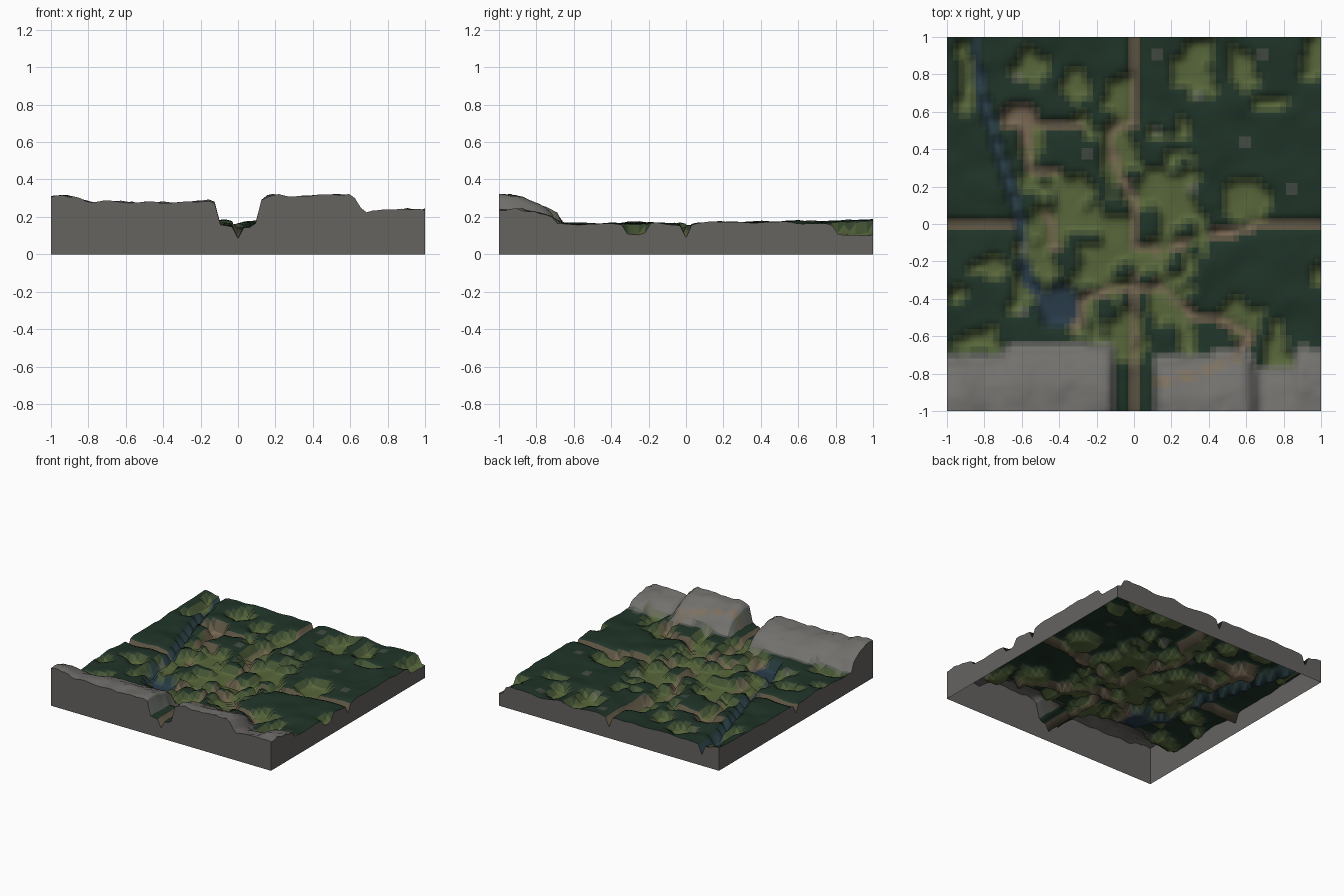
import bpy, bmesh, math
from mathutils import Vector, noise

if "Cube" in bpy.data.objects:
    bpy.data.objects.remove(bpy.data.objects["Cube"])

N = 64                      # terrain cells per side
STEP = 2 / N

COLORS = [Vector(c) for c in ((.17, .165, .155), (.014, .034, .021), (.098, .135, .043),
                              (.19, .135, .085), (.022, .045, .068), (.24, .17, .09))]
ROCK, FOREST, MEADOW, PATH, WATER, ORE = range(6)

# Clearings: centre x, y and radii
CLEARINGS = [(-.9, .74, .05, .17), (-.55, .85, .10, .08), (-.3, .76, .07, .08),
             (-.08, .68, .08, .14), (-.1, .38, .07, .17), (-.34, .17, .13, .09),
             (-.45, -.02, .1, .11), (-.56, .42, .07, .1), (.32, .82, .12, .14),
             (.58, .85, .08, .1), (.95, .86, .07, .1), (.74, .64, .07, .04),
             (.09, .17, .08, .07), (.15, -.12, .08, .12), (.2, -.42, .11, .12),
             (.27, -.6, .07, .07), (.56, -.5, .1, .11), (1, -.28, .05, .08),
             (.78, -.66, .06, .14), (-.84, -.63, .14, .06), (-.78, -.22, .1, .07),
             (-.62, -.38, .05, .11), (-.05, -.62, .1, .12), (-.16, -.32, .13, .09),
             (-.92, -.38, .05, .05), (.27, .5, .05, .06), (.2, .35, .04, .06),
             (1, 1, .03, .03)]
# Paths and river as polylines
PATHS = [[(0, 1), (0, .55), (-.13, .5), (-.1, .3), (0, .14), (0, -.12)],
         [(0, -.3), (0, -1)], [(-1, 0), (-.66, 0)], [(.62, 0), (1, 0)],
         [(.42, -.05), (.62, -.04), (.66, 0)], [(-.68, .54), (-.28, .54)],
         [(-.58, .54), (-.57, .3), (-.42, .27)], [(-.46, .06), (-.42, -.12)],
         [(-.3, -.55), (-.27, -.4), (-.1, -.34), (.14, -.33), (.3, -.48),
          (.5, -.52), (.62, -.6), (.56, -.68)],
         [(0, -.12), (.12, -.14)], [(.2, -.12), (.28, -.1)]]
RIVER = [(-.85, 1), (-.83, .76), (-.7, .32), (-.6, 0), (-.58, -.3), (-.45, -.42)]
ORE_VEIN = [(.1, -.86), (.34, -.8), (.58, -.7)]
BOULDERS = [(-.62, .78), (.14, .9), (.7, .9), (.13, .5), (.35, .68), (.83, .2),
            (.3, .2), (.59, .44), (-.25, .38), (-.6, -.12), (-.6, -.46)]
# Cliff tops along x, and cliff foot y along x
CREST = [(-1, .31), (-.95, .32), (-.8, .285), (-.5, .275), (-.22, .28), (-.13, .295),
         (-.095, .16), (.085, .13), (.125, .285), (.17, .32), (.35, .305), (.42, .315),
         (.61, .315), (.68, .22), (.75, .235), (1, .24)]
FOOT = [(-1, -.7), (-.72, -.7), (-.65, -.65), (-.13, -.64), (.08, -.71), (.38, -.69),
        (.6, -.68), (.67, -.78), (.85, -.78), (.88, -.65), (1, -.67)]

def lerp_table(table, x):
    for (a, va), (b, vb) in zip(table, table[1:]):
        if x <= b:
            return va + (vb - va) * max(0, x - a) / (b - a)
    return table[-1][1]

def line_dist(pts, x, y):
    p, best = Vector((x, y)), 9
    for a, b in zip(pts, pts[1:]):
        a, b = Vector(a), Vector(b)
        d = b - a
        t = min(1, max(0, (p - a).dot(d) / d.length_squared))
        best = min(best, (p - a - d * t).length)
    return best

def rough(x, y, scale, seed=0):
    return noise.noise(Vector((x * scale, y * scale, seed + .37)))

def kind(x, y):
    if y < lerp_table(FOOT, x) and not -.11 < x < .1:
        return ORE if line_dist(ORE_VEIN, x, y) < .012 else ROCK
    if line_dist(RIVER, x, y) < .024 or math.hypot(x + .4, y + .44) < .115:
        return WATER
    if any(line_dist(p, x, y) < .019 for p in PATHS):
        return PATH
    if math.hypot((x + .61) / .1, (y - .58) / .07) < 1:
        return PATH
    if math.hypot(x - .6, y - .12) < .125:
        return MEADOW
    ragged = 1 + .8 * rough(x, y, 13)
    for cx, cy, rx, ry in CLEARINGS:
        if math.hypot((x - cx) / rx, (y - cy) / ry) < ragged:
            return MEADOW
    # scattered glades around the centre
    if math.hypot((x + .12) / .52, (y + .02) / .66) < 1 and rough(x, y, 9, 2) > .14:
        return MEADOW
    return FOREST

BASE = {FOREST: .165, MEADOW: .104, PATH: .074, WATER: .072}

def ground_height(x, y, k):
    if k in (ROCK, ORE):
        k = FOREST
    h = BASE[k] + .008 * rough(x, y, 14, 5)
    if k == FOREST:
        h += .009 * y + .018 * rough(x, y, 6, 9)
    return h

# Height grid, lightly smoothed, with the cliffs raised on top
coords = [-1 + i * STEP for i in range(N + 1)]
kinds = [[kind(x, y) for x in coords] for y in coords]
raw = [[ground_height(x, y, kinds[j][i]) for i, x in enumerate(coords)]
       for j, y in enumerate(coords)]

def height(i, j):
    x, y = coords[i], coords[j]
    near = [raw[min(N, max(0, j + b))][min(N, max(0, i + a))]
            for a, b in ((1, 0), (-1, 0), (0, 1), (0, -1))]
    h = .7 * raw[j][i] + .3 * sum(near) / 4
    depth = lerp_table(FOOT, x) - .02 - y
    if depth > 0 and not -.1 < x < .09:
        t = min(1, depth / .2) ** .4
        crest = lerp_table(CREST, x) + .014 * rough(x, y, 17, 3)
        h = h * (1 - t) + crest * t
    return h

# Materials are made on demand, blending the colours of a cell's four corners
mats = {}

def blended(corners):
    key = tuple(sorted(corners))
    if key not in mats:
        m = bpy.data.materials.new("ground_%d" % len(mats))
        m.diffuse_color = (*(sum((COLORS[k] for k in key), Vector((0, 0, 0))) / 4), 1)
        m.use_nodes = True
        m.node_tree.nodes["Principled BSDF"].inputs["Base Color"].default_value = m.diffuse_color
        mats[key] = (len(mats), m)
    return mats[key][0]

for bx, by in BOULDERS:
    kinds[round((by + 1) / STEP)][round((bx + 1) / STEP)] = ROCK

# Terrain surface
bm = bmesh.new()
grid = [[bm.verts.new((coords[i], coords[j], height(i, j))) for i in range(N + 1)]
        for j in range(N + 1)]
for j in range(N):
    for i in range(N):
        ring = ((j, i), (j, i + 1), (j + 1, i + 1), (j + 1, i))
        f = bm.faces.new([grid[a][b] for a, b in ring])
        f.material_index = blended([kinds[a][b] for a, b in ring])
        f.smooth = True
rim = ([grid[0][i].co.copy() for i in range(N)] + [grid[j][N].co.copy() for j in range(N)] +
       [grid[N][i].co.copy() for i in range(N, 0, -1)] +
       [grid[j][0].co.copy() for j in range(N, 0, -1)])

def finish(name, bm, materials):
    mesh = bpy.data.meshes.new(name)
    bm.to_mesh(mesh)
    bm.free()
    for m in materials:
        mesh.materials.append(m)
    bpy.context.collection.objects.link(bpy.data.objects.new(name, mesh))

finish("terrain_surface", bm, [m for _, m in mats.values()])

# Side walls down to the ground, open underneath
wall = bpy.data.materials.new("wall_stone")
wall.diffuse_color = (.13, .125, .118, 1)
wall.use_nodes = True
wall.node_tree.nodes["Principled BSDF"].inputs["Base Color"].default_value = wall.diffuse_color
bm = bmesh.new()
tops = [bm.verts.new(p) for p in rim]
feet = [bm.verts.new((p.x, p.y, 0)) for p in rim]
for k in range(len(rim)):
    n = (k + 1) % len(rim)
    bm.faces.new((feet[k], feet[n], tops[n], tops[k]))
finish("side_walls", bm, [wall])
